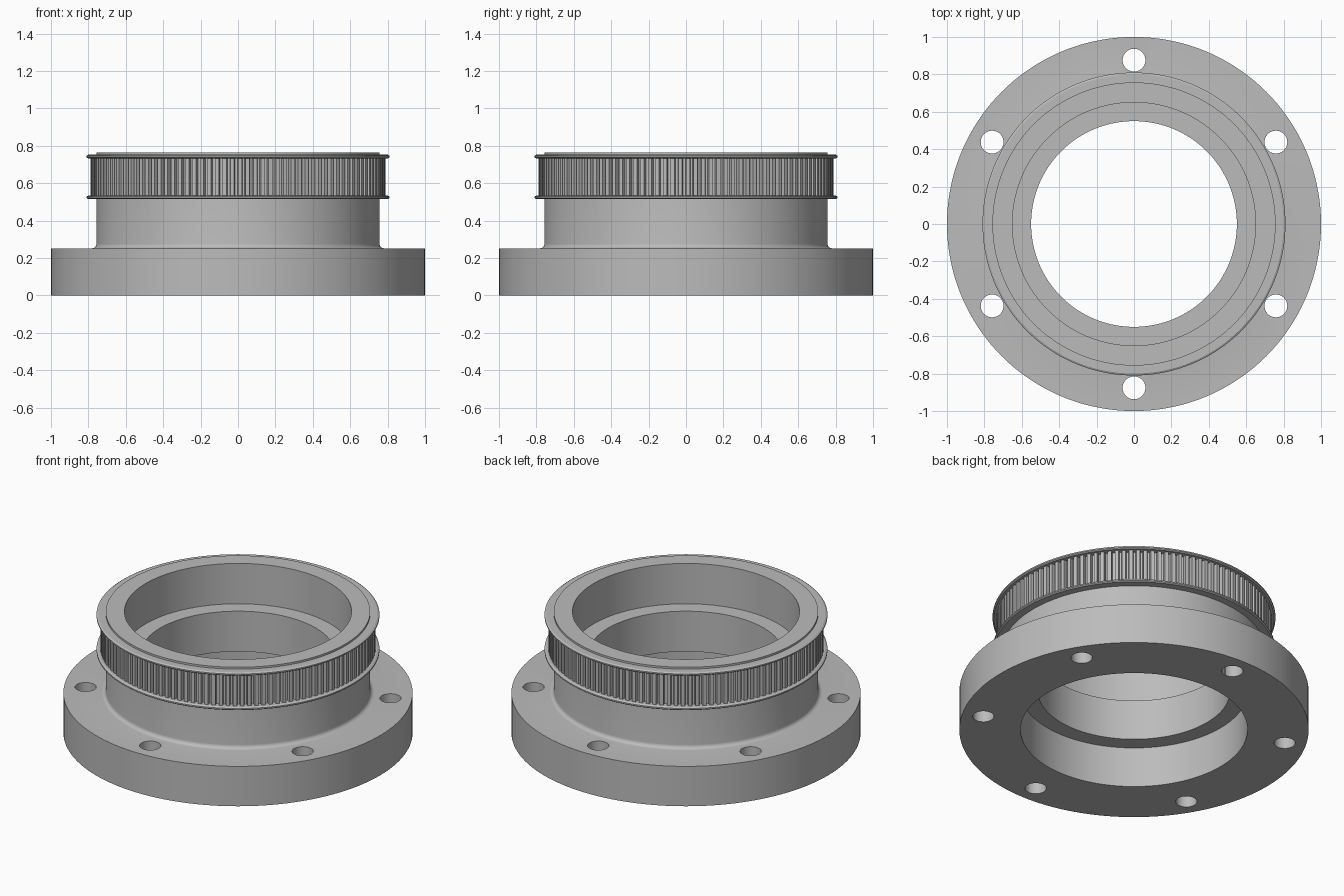
import bpy
import bmesh
from math import sin, cos, pi, radians

cube = bpy.data.objects.get("Cube")
if cube:
    bpy.data.objects.remove(cube)

grey = bpy.data.materials.new("machined grey")
grey.use_nodes = True
grey.diffuse_color = (0.5, 0.5, 0.5, 1)
grey.node_tree.nodes["Principled BSDF"].inputs["Base Color"].default_value = (0.5, 0.5, 0.5, 1)


def ring_mesh(name, loops):
    """Join a closed series of equally sized point loops into a solid ring."""
    bm = bmesh.new()
    rings = [[bm.verts.new(p) for p in loop] for loop in loops]
    n = len(rings[0])
    for a, b in zip(rings, rings[1:] + rings[:1]):
        for i in range(n):
            j = (i + 1) % n
            bm.faces.new((a[i], a[j], b[j], b[i]))
    bmesh.ops.recalc_face_normals(bm, faces=bm.faces)
    mesh = bpy.data.meshes.new(name)
    bm.to_mesh(mesh)
    bm.free()
    mesh.materials.append(grey)
    obj = bpy.data.objects.new(name, mesh)
    bpy.context.collection.objects.link(obj)
    return obj


def lathe(name, profile, steps=144):
    """Turn a closed (radius, height) profile around the z axis."""
    angles = [2 * pi * i / steps for i in range(steps)]
    return ring_mesh(name, [[(r * cos(a), r * sin(a), z) for a in angles]
                            for r, z in profile])


def make_active(obj):
    bpy.ops.object.select_all(action="DESELECT")
    obj.select_set(True)
    bpy.context.view_layer.objects.active = obj


HEIGHT, FLANGE_TOP, NECK = 0.765, 0.252, 0.757
BORE, COUNTERBORE, DEPTH = 0.55, 0.65, 0.255

# Hub: bolt flange, filleted neck and a bore with a counterbore at each end
fillet = 0.024
profile = [(COUNTERBORE, 0), (1, 0), (1, FLANGE_TOP)]
for k in range(6):
    a = k * pi / 10
    profile.append((NECK + fillet * (1 - sin(a)), FLANGE_TOP + fillet * (1 - cos(a))))
profile += [(NECK, HEIGHT), (COUNTERBORE, HEIGHT), (COUNTERBORE, HEIGHT - DEPTH),
            (BORE, HEIGHT - DEPTH), (BORE, DEPTH), (COUNTERBORE, DEPTH)]
hub = lathe("flanged_hub", profile)

# Six bolt holes through the flange
for k in range(6):
    a = radians(90 + 60 * k)
    bpy.ops.mesh.primitive_cylinder_add(vertices=40, radius=0.061, depth=0.6,
                                        location=(0.876 * cos(a), 0.876 * sin(a), 0.1))
    cutter = bpy.context.object
    cutter.hide_render = True
    make_active(hub)
    cut = hub.modifiers.new("bolt hole", "BOOLEAN")
    cut.operation, cut.solver, cut.object = "DIFFERENCE", "EXACT", cutter
    bpy.ops.object.modifier_apply(modifier=cut.name)
    bpy.data.objects.remove(cutter)

# Thin retaining lips above and below the teeth
lips = []
for name, z in (("lower_lip", 0.515), ("upper_lip", 0.733)):
    lips.append(lathe(name, [(0.74, z), (0.802, z), (0.81, z + 0.006),
                             (0.81, z + 0.014), (0.8, z + 0.02), (0.74, z + 0.02)]))

# Toothed belt ring, each tooth a flat land between narrow grooves
TEETH, LAND, ROOT, INNER = 120, 0.788, 0.763, 0.74
outline = [(2 * pi * (t + f) / TEETH, r) for t in range(TEETH)
           for f, r in ((0, LAND), (0.5, LAND), (0.6, ROOT), (0.9, ROOT))]
loops = []
for z, inner in ((0.525, True), (0.525, False), (0.743, False), (0.743, True)):
    loops.append([((INNER if inner else r) * cos(a), (INNER if inner else r) * sin(a), z)
                  for a, r in outline])
teeth = ring_mesh("belt_teeth", loops)

for obj in [hub, teeth] + lips:
    make_active(obj)
    bpy.ops.object.shade_smooth_by_angle(angle=radians(25))
